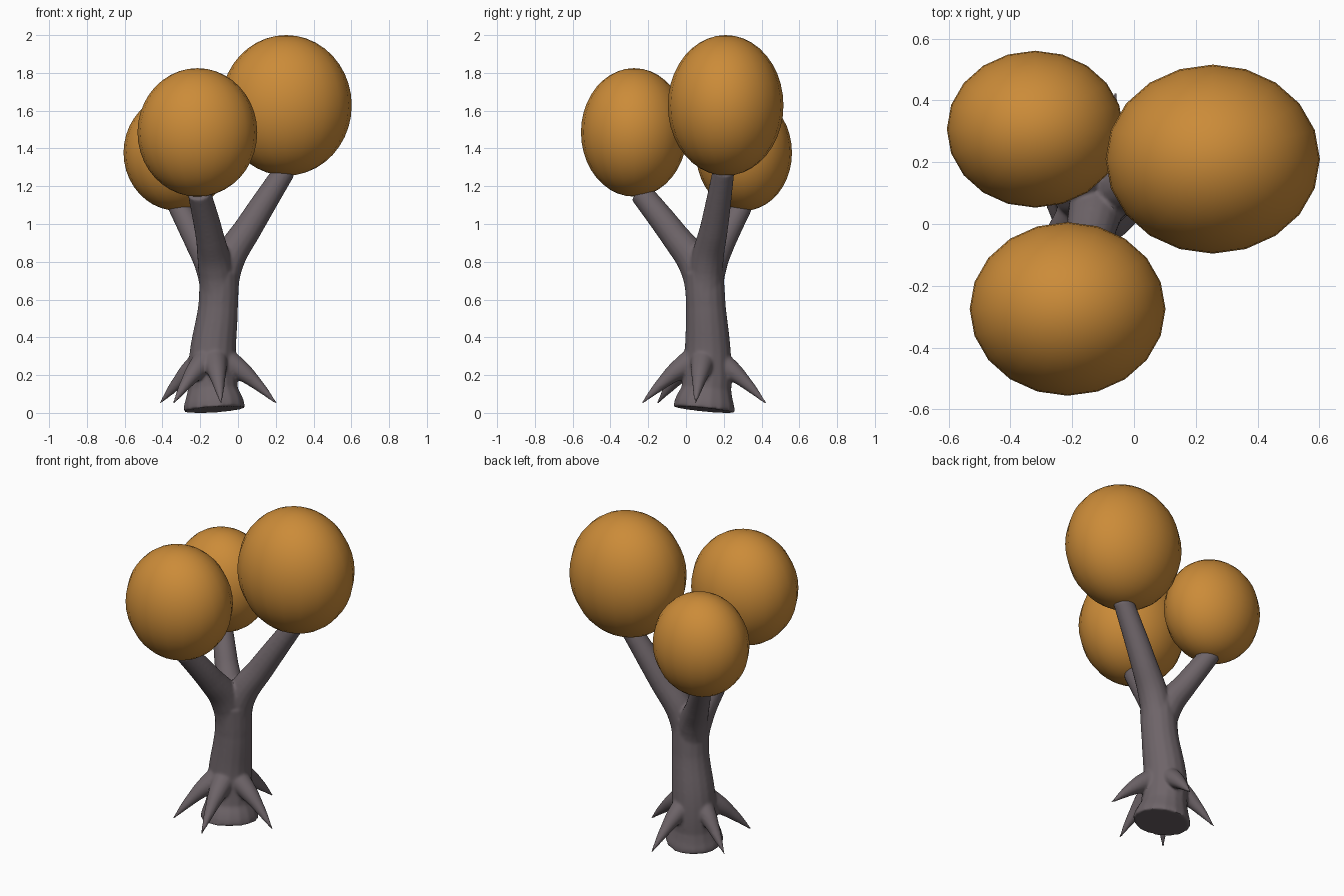
import bpy
from mathutils import Vector

cube = bpy.data.objects.get("Cube")
if cube:
    bpy.data.objects.remove(cube, do_unlink=True)


def material(name, color):
    mat = bpy.data.materials.new(name)
    mat.use_nodes = True
    mat.diffuse_color = color
    bsdf = mat.node_tree.nodes["Principled BSDF"]
    bsdf.inputs["Base Color"].default_value = color
    bsdf.inputs["Roughness"].default_value = 0.8
    return mat


bark = material("grey bark", (0.155, 0.128, 0.14, 1))
leaves = material("orange leaves", (0.60, 0.26, 0.04, 1))


def add_limb(curve, points):
    """Add a tapered round limb through points of (x, y, z, radius)."""
    spline = curve.splines.new('BEZIER')
    spline.bezier_points.add(len(points) - 1)
    for bp, (x, y, z, r) in zip(spline.bezier_points, points):
        bp.co = (x, y, z)
        bp.radius = r
        bp.handle_left_type = bp.handle_right_type = 'AUTO'


def activate(obj):
    bpy.ops.object.select_all(action='DESELECT')
    obj.select_set(True)
    bpy.context.view_layer.objects.active = obj


curve = bpy.data.curves.new("trunk", 'CURVE')
curve.dimensions = '3D'
curve.bevel_depth = 1.0
curve.bevel_resolution = 6
curve.resolution_u = 10
curve.use_fill_caps = True

# Trunk with a flared, slightly tilted foot
add_limb(curve, [(-0.125, 0.095, 0.03, 0.165), (-0.127, 0.098, 0.06, 0.162),
                 (-0.133, 0.108, 0.14, 0.134), (-0.135, 0.115, 0.3, 0.126),
                 (-0.105, 0.105, 0.58, 0.106), (-0.1, 0.095, 0.76, 0.105)])

# Three branches, each leaving the top of the trunk
add_limb(curve, [(-0.1, 0.1, 0.6, 0.095), (-0.06, 0.11, 0.8, 0.088),
                 (0.06, 0.15, 1.0, 0.074), (0.25, 0.2, 1.3, 0.058)])
add_limb(curve, [(-0.1, 0.1, 0.6, 0.095), (-0.12, 0.06, 0.78, 0.092),
                 (-0.15, -0.06, 0.95, 0.075), (-0.205, -0.24, 1.18, 0.062)])
add_limb(curve, [(-0.1, 0.1, 0.6, 0.09), (-0.14, 0.13, 0.78, 0.085),
                 (-0.22, 0.2, 0.93, 0.068), (-0.32, 0.3, 1.12, 0.058)])

# Five pointed roots spreading from the trunk
centre = Vector((-0.13, 0.1))
root_tips = [(0.2, 0.05), (-0.06, 0.42), (-0.41, 0.21), (-0.34, -0.15), (-0.09, -0.23)]
root_shape = [(0.2, 0.29, 0.068), (0.45, 0.235, 0.052), (0.7, 0.165, 0.032), (1.02, 0.06, 0.005)]
for tip in root_tips:
    limb = []
    for reach, z, r in root_shape:
        p = centre.lerp(Vector(tip), reach)
        limb.append((p.x, p.y, z, r))
    add_limb(curve, limb)

trunk = bpy.data.objects.new("trunk_and_roots", curve)
bpy.context.collection.objects.link(trunk)
activate(trunk)
bpy.ops.object.convert(target='MESH')
trunk = bpy.context.object

# Blend the limbs into one smooth skin
remesh = trunk.modifiers.new("blend", 'REMESH')
remesh.mode = 'VOXEL'
remesh.voxel_size = 0.008
smooth = trunk.modifiers.new("soften", 'SMOOTH')
smooth.factor = 0.5
smooth.iterations = 8
bpy.ops.object.convert(target='MESH')
trunk = bpy.context.object
trunk.data.materials.clear()
trunk.data.materials.append(bark)
bpy.ops.object.shade_smooth_by_angle(angle=0.8)

# Rest the foot on the ground
lowest = min(v.co.z for v in trunk.data.vertices)
for v in trunk.data.vertices:
    v.co.z -= lowest

# Egg-shaped leaf crowns: centre and half sizes
crowns = {
    "left_crown": ((0.255, 0.21, 1.628), (0.347, 0.306, 0.372)),
    "front_crown": ((-0.215, -0.275, 1.485), (0.317, 0.281, 0.34)),
    "right_crown": ((-0.32, 0.307, 1.378), (0.286, 0.254, 0.308)),
}
for name, (location, size) in crowns.items():
    bpy.ops.mesh.primitive_uv_sphere_add(segments=20, ring_count=20, radius=1, location=location)
    crown = bpy.context.object
    crown.name = name
    crown.scale = size
    crown.data.materials.append(leaves)
    bpy.ops.object.shade_smooth()
